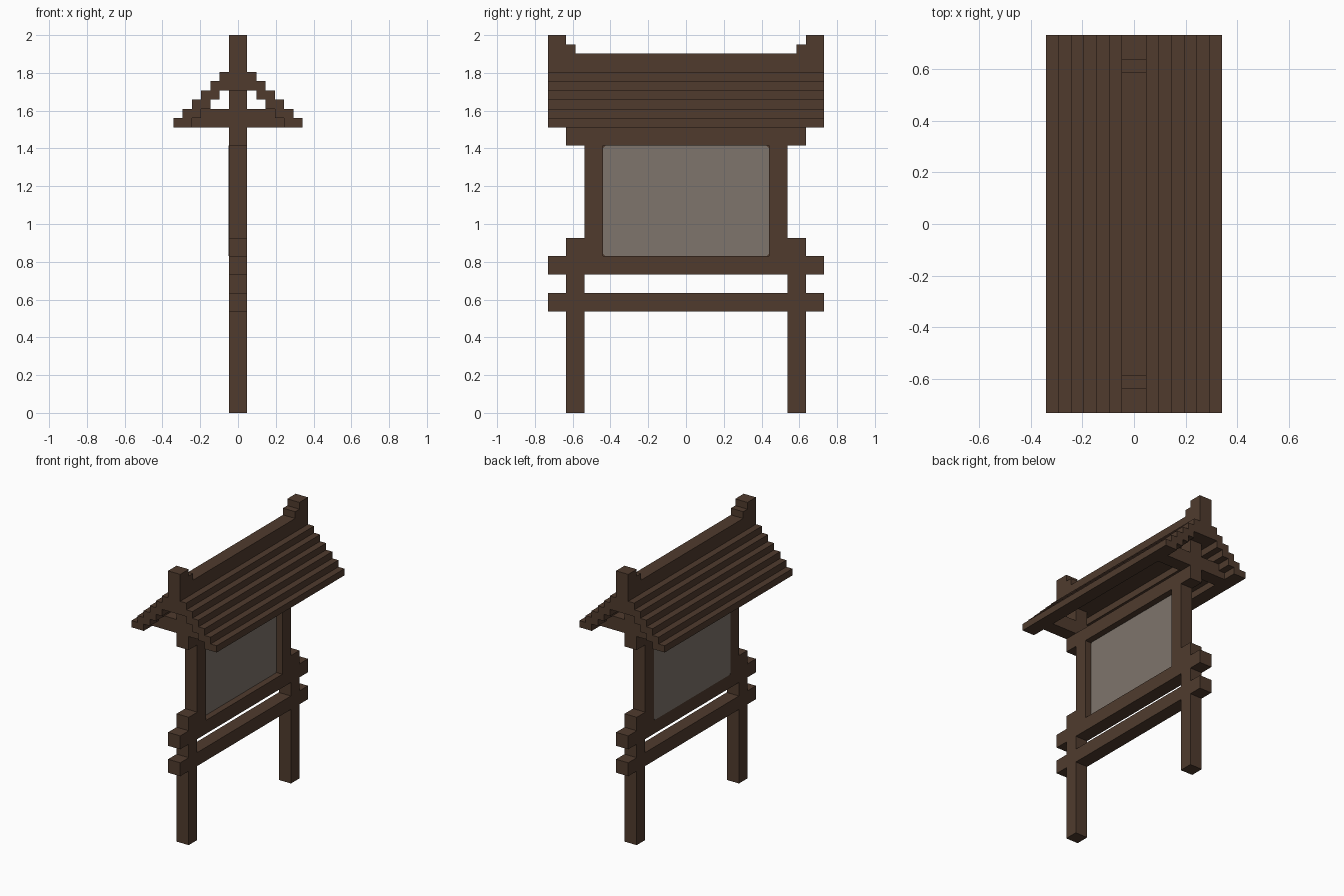
import bpy, bmesh

if "Cube" in bpy.data.objects:
    bpy.data.objects.remove(bpy.data.objects["Cube"])

U = 2 / 41  # block size: everything sits on this grid


def material(name, rgb):
    m = bpy.data.materials.new(name)
    m.diffuse_color = (*rgb, 1)
    m.use_nodes = True
    m.node_tree.nodes["Principled BSDF"].inputs["Base Color"].default_value = m.diffuse_color
    return m


WOOD = material("dark_wood", (0.080, 0.044, 0.027))
BOARD = material("grey_board", (0.209, 0.178, 0.150))


def finish(name, bm, mat):
    bmesh.ops.recalc_face_normals(bm, faces=bm.faces)
    mesh = bpy.data.meshes.new(name)
    bm.to_mesh(mesh)
    bm.free()
    mesh.materials.append(mat)
    ob = bpy.data.objects.new(name, mesh)
    bpy.context.collection.objects.link(ob)
    return ob


def box(name, x, y, z, mat=WOOD):
    """Box from (min, max) ranges in grid units."""
    bm = bmesh.new()
    bmesh.ops.create_cube(bm, size=1)
    for v in bm.verts:
        for i, (a, b) in enumerate((x, y, z)):
            v.co[i] = U * (a if v.co[i] < 0 else b)
    return finish(name, bm, mat)


def extrude_profile(name, pts, axis, a, b, mat=WOOD):
    """Extrude a closed 2D profile along x (pts are y,z) or y (pts are x,z)."""
    bm = bmesh.new()
    rings = []
    for t in (a, b):
        rings.append([bm.verts.new([c * U for c in ((t, p, q) if axis == "x" else (p, t, q))])
                      for p, q in pts])
    bm.faces.new(rings[0])
    bm.faces.new(rings[1][::-1])
    n = len(pts)
    for i in range(n):
        j = (i + 1) % n
        bm.faces.new((rings[0][i], rings[0][j], rings[1][j], rings[1][i]))
    return finish(name, bm, mat)


P = (-1, 1)  # common timber thickness

# Long horizontal rails and the top beam
box("lower_rail", P, (-15, 15), (11, 13))
box("upper_rail", P, (-15, 15), (15, 17))
box("top_beam", P, (-13, 13), (29, 31))

for s, side in ((-1, "front"), (1, "back")):
    def span(a, b):
        return tuple(sorted((s * a, s * b)))
    # Legs, split where the rails pass through
    for z in ((0, 11), (13, 15), (17, 19)):
        box(side + "_leg", P, span(11, 13), z)
    # Board frame upright
    box(side + "_frame_post", P, span(9, 11), (17, 29))
    # Roof truss: tie beam notched into the eaves, and king post
    box(side + "_tie_beam", (-5, 5), span(11, 13), (31, 32))
    box(side + "_tie_beam_top", (-4, 4), span(11, 13), (32, 33))
    box(side + "_king_post", P, span(11, 13), (33, 35))

# Stepped roof slopes
for s, side in ((-1, "left"), (1, "right")):
    pts = [(7, 31)]
    for k in range(6):
        pts += [(7 - k, 31 + k), (7 - k, 32 + k)]
    pts = pts[1:]
    pts += [(1, 37), (1, 35)]
    for k in range(4, 0, -1):
        pts += [(5 - k, 31 + k), (6 - k, 31 + k)] if k < 4 else [(2, 35)]
    pts += [(5, 32), (5, 31)]
    # drop repeated neighbours
    clean = [p for i, p in enumerate(pts) if p != pts[i - 1]]
    extrude_profile(side + "_roof_slope", [(s * p, q) for p, q in clean], "y", -15, 15)

# Ridge beam with raised, stepped ends
half = [(15, 35), (15, 41), (13, 41), (13, 40), (12, 40), (12, 39)]
extrude_profile("ridge_beam", half + [(-p, q) for p, q in half[::-1]], "x", -1, 1)

# Notice board: wooden backing, grey sheet with clipped corners on both sides
box("board_backing", (-0.95, -0.05), (-9, 9), (17, 29))
c = 0.25
sheet = [(9 - c, 17), (9, 17 + c), (9, 29 - c), (9 - c, 29),
         (c - 9, 29), (-9, 29 - c), (-9, 17 + c), (c - 9, 17)]
extrude_profile("right_sheet", sheet, "x", -0.05, 0.05, BOARD)
extrude_profile("left_sheet", sheet, "x", -1.03, -0.95, BOARD)
